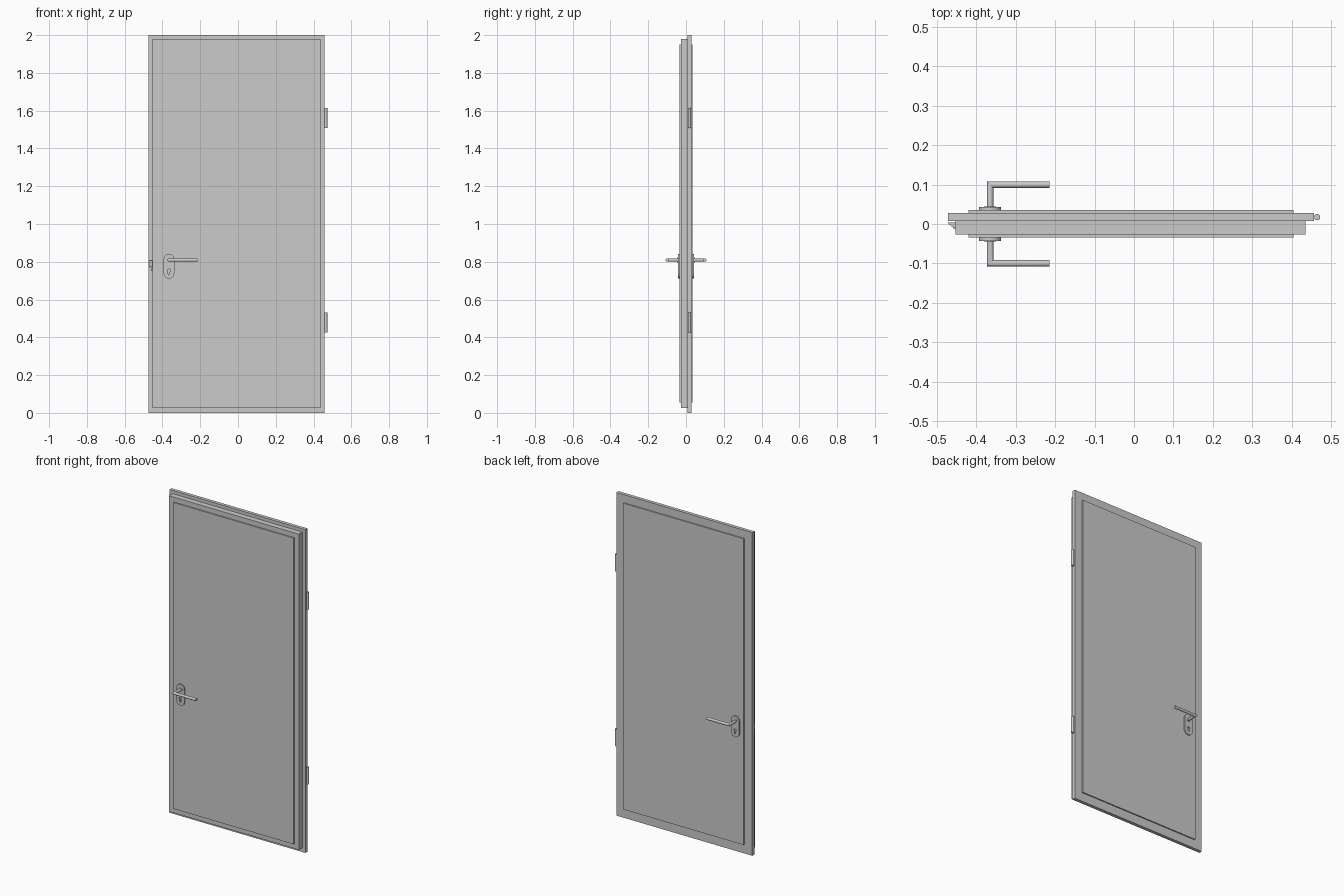
import bpy, bmesh
from math import cos, sin, pi, radians

if "Cube" in bpy.data.objects:
    bpy.data.objects.remove(bpy.data.objects["Cube"])


def finish(name, bm, smooth=False):
    bmesh.ops.recalc_face_normals(bm, faces=bm.faces)
    me = bpy.data.meshes.new(name)
    bm.to_mesh(me)
    bm.free()
    ob = bpy.data.objects.new(name, me)
    bpy.context.collection.objects.link(ob)
    if smooth:
        smooth_by_angle(ob)
    return ob


def smooth_by_angle(ob):
    bpy.ops.object.select_all(action='DESELECT')
    ob.select_set(True)
    bpy.context.view_layer.objects.active = ob
    bpy.ops.object.shade_smooth_by_angle(angle=radians(35))


def loft(name, rings, smooth=False):
    """Skin closed rings of equal length and cap both ends."""
    bm = bmesh.new()
    vs = [[bm.verts.new(p) for p in ring] for ring in rings]
    for a, b in zip(vs, vs[1:]):
        n = len(a)
        for i in range(n):
            bm.faces.new((a[i], a[(i + 1) % n], b[(i + 1) % n], b[i]))
    bm.faces.new(vs[0])
    bm.faces.new(vs[-1])
    return finish(name, bm, smooth)


def box(name, x, y, z):
    ring = [(x[0], y[0]), (x[1], y[0]), (x[1], y[1]), (x[0], y[1])]
    return loft(name, [[(px, py, pz) for px, py in ring] for pz in z])


def arc(cx, cy, r, a0, a1, n):
    return [(cx + r * cos(radians(a0 + (a1 - a0) * i / n)),
             cy + r * sin(radians(a0 + (a1 - a0) * i / n))) for i in range(n + 1)]


def circle(cx, cy, r, n=24):
    return arc(cx, cy, r, 0, 360, n)[:-1]


# Door leaf: rebated flange, core and raised panel sheets
box("door_flange", (-0.473, 0.457), (0.007, 0.028), (0, 2))
box("door_core", (-0.453, 0.436), (-0.027, 0.008), (0.026, 1.98))
box("front_panel", (-0.42, 0.405), (-0.0345, -0.026), (0.055, 1.95))
box("back_panel", (-0.42, 0.405), (0.027, 0.0355), (0.055, 1.95))

# Hinge barrels
for label, z0 in (("lower", 0.426), ("upper", 1.508)):
    loft(label + "_hinge", [[(x, y, z) for x, y in circle(0.465, 0.0175, 0.008)]
                            for z in (z0, z0 + 0.105)], True)

# Latch wedge and small deadbolt on the lock edge
wedge = [(-0.472, 0.004), (-0.452, 0.004), (-0.452, -0.014), (-0.472, 0.001)]
loft("latch", [[(x, y, z) for x, y in wedge] for z in (0.773, 0.806)])
box("deadbolt", (-0.46, -0.45), (-0.012, 0.003), (0.75, 0.764))

HX, HZ, R = -0.3655, 0.809, 0.0083


def escutcheon(name, y):
    """Stadium plate with a keyhole cut through it."""
    plate = (arc(HX, 0.814, 0.028, 0, 180, 16) + arc(HX, 0.739, 0.028, 180, 360, 16))
    keyhole = (arc(HX, 0.753, 0.0085, -62, 242, 16)
               + arc(HX, 0.735, 0.004, 180, 360, 6))
    cu = bpy.data.curves.new(name, 'CURVE')
    cu.dimensions = '2D'
    cu.fill_mode = 'BOTH'
    cu.extrude = 0.005
    for pts in (plate, keyhole):
        sp = cu.splines.new('POLY')
        sp.points.add(len(pts) - 1)
        for p, (px, pz) in zip(sp.points, pts):
            p.co = (px, pz, 0, 1)
        sp.use_cyclic_u = True
    ob = bpy.data.objects.new(name, cu)
    bpy.context.collection.objects.link(ob)
    ob.rotation_euler.x = pi / 2
    ob.location.y = y
    bpy.ops.object.select_all(action='DESELECT')
    ob.select_set(True)
    bpy.context.view_layer.objects.active = ob
    bpy.ops.object.convert(target='MESH')
    smooth_by_angle(bpy.context.view_layer.objects.active)


# Handle set on each side: plate, collar and mitred L-shaped lever
for label, s in (("front", -1), ("back", 1)):
    escutcheon(label + "_handle_plate", s * 0.038)
    loft(label + "_handle_collar", [[(x, s * y, z) for x, z in circle(HX, HZ, 0.015)]
                                    for y in (0.04, 0.0445)], True)
    section = circle(0, 0, R, 20)
    yc = 0.1
    loft(label + "_lever", [
        [(HX + c, s * 0.04, HZ + d) for c, d in section],
        [(HX + c, s * (yc - c), HZ + d) for c, d in section],
        [(-0.214, s * (yc - c), HZ + d) for c, d in section]], True)
